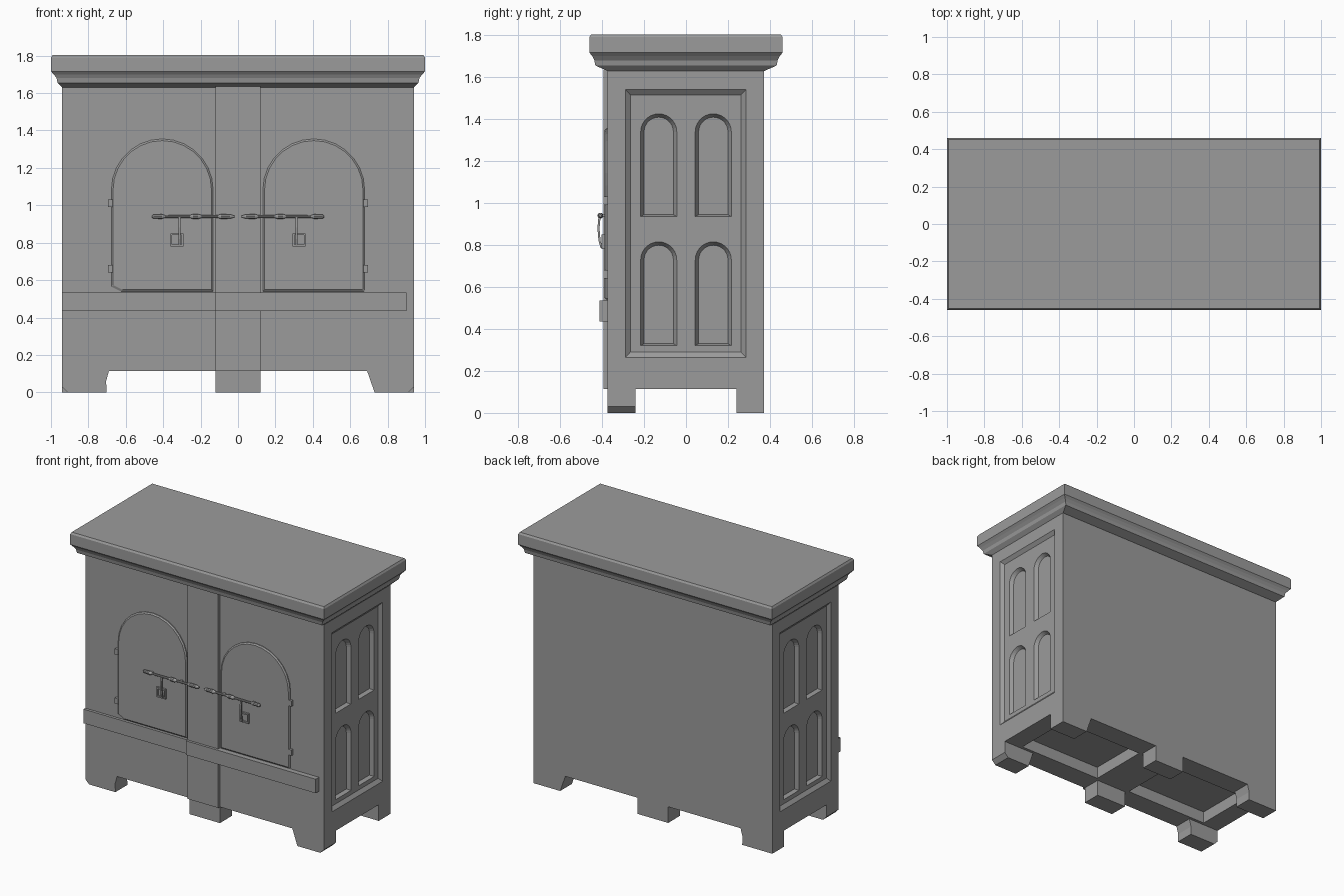
import bpy, bmesh, math
from mathutils import Vector

cube = bpy.data.objects.get("Cube")
if cube:
    bpy.data.objects.remove(cube, do_unlink=True)

grey = bpy.data.materials.new("stone_grey")
grey.use_nodes = True
grey.diffuse_color = (0.33, 0.33, 0.33, 1)
grey.node_tree.nodes["Principled BSDF"].inputs["Base Color"].default_value = grey.diffuse_color


def loft(name, rings):
    """Closed solid through rings of matching points."""
    bm = bmesh.new()
    loops = [[bm.verts.new(p) for p in ring] for ring in rings]
    n = len(loops[0])
    for a, b in zip(loops, loops[1:]):
        for i in range(n):
            j = (i + 1) % n
            bm.faces.new((a[i], a[j], b[j], b[i]))
    bm.faces.new(loops[0][::-1])
    bm.faces.new(loops[-1])
    bmesh.ops.recalc_face_normals(bm, faces=bm.faces)
    mesh = bpy.data.meshes.new(name)
    bm.to_mesh(mesh)
    bm.free()
    mesh.materials.append(grey)
    ob = bpy.data.objects.new(name, mesh)
    bpy.context.collection.objects.link(ob)
    return ob


def rect(a0, a1, b0, b1):
    return [(a0, b0), (a1, b0), (a1, b1), (a0, b1)]


def box(name, x0, x1, y0, y1, z0, z1):
    return loft(name, [[(x, y, z) for x, y in rect(x0, x1, y0, y1)] for z in (z0, z1)])


def along_y(name, outline, y0, y1):
    return loft(name, [[(x, y, z) for x, z in outline] for y in (y0, y1)])


def arch(centre, half, bottom, top, steps=14):
    """Round-headed outline."""
    pts = [(centre - half, bottom), (centre + half, bottom)]
    for i in range(steps + 1):
        t = math.pi * i / steps
        pts.append((centre + half * math.cos(t), top - half + half * math.sin(t)))
    return pts


def rod(name, x0, x1, y, z, profile, sides=10):
    """Turned rod along x; profile gives (fraction, radius)."""
    rings = []
    for f, r in profile:
        x = x0 + (x1 - x0) * f
        rings.append([(x, y + r * math.cos(k * math.tau / sides), z + r * math.sin(k * math.tau / sides))
                      for k in range(sides)])
    return loft(name, rings)


# Carcass, carved by cutters
body = box("cabinet_body", -0.94, 0.94, -0.375, 0.372, 0, 1.64)
FLOOR = 0.115
cutters = [
    along_y("cut_left_gap", [(-0.7, -0.1), (-0.12, -0.1), (-0.12, FLOOR), (-0.69, FLOOR), (-0.705, 0.06)], -0.6, 0.6),
    along_y("cut_right_gap", [(0.12, -0.1), (0.765, -0.1), (0.69, FLOOR), (0.12, FLOOR)], -0.6, 0.6),
    box("cut_side_gap", -1.2, 1.2, -0.24, 0.24, -0.1, FLOOR),
]
for s in (-1, 1):
    # Foot corner chamfer
    cutters.append(along_y("cut_chamfer", [(s * 0.9, -0.01), (s * 0.96, -0.01), (s * 0.96, 0.05)], -0.6, -0.2))
    # Hollow under each half
    lo, hi = sorted((s * 0.14, s * 0.8))
    cutters.append(box("cut_hollow", lo, hi, -0.22, 0.22, 0.05, 0.2))
    # Sunken side panel with sloped border
    outer, inner = rect(-0.288, 0.285, 0.265, 1.54), rect(-0.265, 0.262, 0.29, 1.515)
    cutters.append(loft("cut_panel", [[(s * x, y, z) for y, z in o]
                                      for x, o in ((0.99, outer), (0.94, outer), (0.92, inner))]))
    # Round-headed niches
    for y in (-0.13, 0.13):
        for bottom, top in ((0.32, 0.815), (0.935, 1.425)):
            big, small = arch(y, 0.086, bottom, top), arch(y, 0.07, bottom + 0.01, top - 0.016)
            cutters.append(loft("cut_niche", [[(s * x, v, z) for v, z in o]
                                              for x, o in ((0.96, big), (0.92, big), (0.895, small))]))
for c in cutters:
    c.hide_render = True
    m = body.modifiers.new(c.name, "BOOLEAN")
    m.operation, m.solver, m.object = "DIFFERENCE", "EXACT", c
bpy.context.view_layer.update()
carved = bpy.data.meshes.new_from_object(body.evaluated_get(bpy.context.evaluated_depsgraph_get()))
body.modifiers.clear()
body.data = carved
for c in cutters:
    bpy.data.objects.remove(c, do_unlink=True)

# Moulded top
cornice = [(1.63, 0.94, 0.375), (1.655, 0.965, 0.432), (1.68, 0.97, 0.437), (1.7, 0.985, 0.447),
           (1.716, 1, 0.46), (1.79, 1, 0.46), (1.803, 0.992, 0.452)]
loft("cornice_top", [[(x, y, z) for x, y in rect(-hx, hx, -hy, hy)] for z, hx, hy in cornice])

# Front post and rail
box("centre_post", -0.12, 0.12, -0.394, -0.37, FLOOR, 1.635)
box("rail_right", -0.94, -0.12, -0.395, -0.37, 0.435, 0.535)
box("rail_left", -0.12, 0.9, -0.412, -0.37, 0.435, 0.535)

bar_profile = [(0, 0.006), (0.02, 0.012), (0.12, 0.013), (0.16, 0.007), (0.46, 0.008), (0.5, 0.014),
               (0.56, 0.014), (0.6, 0.008), (0.8, 0.008), (0.84, 0.014), (0.95, 0.012), (1, 0.005)]

for s, side in ((-1, "right"), (1, "left")):
    # Arched door with a narrow bevelled rim
    big, small = arch(s * 0.405, 0.272, 0.54, 1.355), arch(s * 0.405, 0.263, 0.549, 1.346)
    if s < 0:
        for o in (big, small):
            x, z = o[0]
            o[0:1] = [(x, z + 0.025), (x + 0.05, z)]
    else:
        for o in (big, small):
            x, z = o[1]
            o[1:2] = [(x - 0.004, z), (x, z + 0.004)]
    loft(side + "_door", [[(x, y, z) for x, z in o] for y, o in ((-0.37, big), (-0.381, big), (-0.388, small))])
    # Hinges
    for z in (0.66, 1.01):
        lo, hi = sorted((s * 0.67, s * 0.696))
        box(side + "_hinge", lo, hi, -0.393, -0.37, z - 0.02, z + 0.02)
    # Latch bar and its brackets
    rod(side + "_latch_bar", s * 0.46, s * 0.02, -0.408, 0.94, bar_profile)
    for x in (0.17, 0.4):
        box(side + "_bar_bracket", s * x - 0.008, s * x + 0.008, -0.408, -0.385, 0.934, 0.946)
    # Latch arm curving down to the plate
    arm = [(-0.412, 0.935), (-0.417, 0.88), (-0.412, 0.82), (-0.402, 0.785)]
    loft(side + "_latch_arm", [[(s * 0.313 + dx, y + dy, z) for dx, dy in rect(-0.006, 0.006, -0.005, 0.005)]
                               for y, z in arm])
    # Lock plate with raised rim
    cx, cz, h, t = s * 0.327, 0.815, 0.035, 0.01
    box(side + "_lock_plate", cx - h, cx + h, -0.392, -0.385, cz - h, cz + h)
    for d in (-1, 1):
        e = d * (h - t / 2)
        box(side + "_lock_rim", cx + e - t / 2, cx + e + t / 2, -0.402, -0.385, cz - h, cz + h)
        box(side + "_lock_rim", cx - h + t, cx + h - t, -0.402, -0.385, cz + e - t / 2, cz + e + t / 2)
